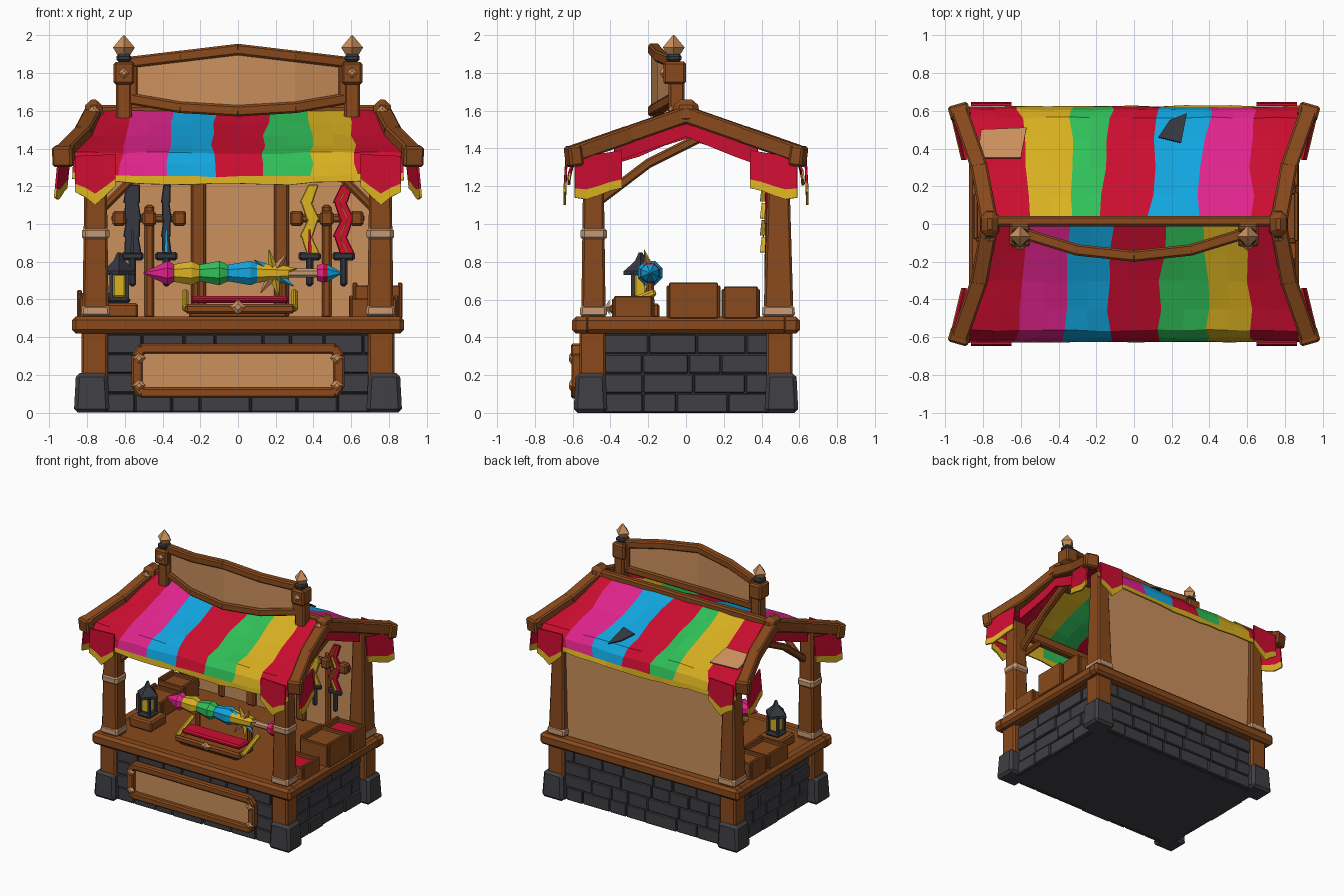
import bpy, bmesh, random
from math import cos, sin, pi
from mathutils import Vector as V

random.seed(4)
if "Cube" in bpy.data.objects:
    bpy.data.objects.remove(bpy.data.objects["Cube"])

COLOURS = {
    "red": (.60, .004, .03), "magenta": (.75, .018, .27), "blue": (.006, .38, .74),
    "green": (.03, .53, .10), "yellow": (.70, .44, .015), "wood": (.25, .068, .012),
    "tan": (.60, .28, .11), "rope": (.56, .31, .17), "stone": (.05, .05, .058), "iron": (.035, .039, .05)}
NAMES = list(COLOURS)
MATS = {}
for key, rgb in COLOURS.items():
    m = bpy.data.materials.new(key)
    m.use_nodes = True
    m.diffuse_color = (*rgb, 1)
    bsdf = m.node_tree.nodes["Principled BSDF"]
    bsdf.inputs["Base Color"].default_value = (*rgb, 1)
    bsdf.inputs["Roughness"].default_value = .8
    MATS[key] = m


def finish(bm, name, mat=None, bevel=0, solid=0):
    mesh = bpy.data.meshes.new(name)
    bm.to_mesh(mesh)
    bm.free()
    ob = bpy.data.objects.new(name, mesh)
    bpy.context.collection.objects.link(ob)
    for key in ([mat] if mat else NAMES):
        mesh.materials.append(MATS[key])
    if solid:
        mod = ob.modifiers.new("thickness", "SOLIDIFY")
        mod.thickness, mod.offset = solid, 0
    if bevel:
        mod = ob.modifiers.new("worn_edges", "BEVEL")
        mod.width, mod.segments = bevel, 1
    return ob


def add_block(bm, a, b, w, h, taper=1):
    a, d = V(a), V(b) - V(a)
    n = d.normalized()
    side = V((1, 0, 0)) if abs(n.z) > .9 else n.cross(V((0, 0, 1))).normalized()
    up = n.cross(side)
    for v in bmesh.ops.create_cube(bm, size=1)["verts"]:
        t = v.co.z + .5
        s = 1 + (taper - 1) * t
        v.co = a + d * t + side * (v.co.x * w * s) + up * (v.co.y * h * s)


def beam(name, a, b, w, h, mat="wood", taper=1, bevel=.012):
    bm = bmesh.new()
    add_block(bm, a, b, w, h, taper)
    return finish(bm, name, mat, bevel)


def box(name, c, size, mat="wood", taper=1, bevel=.012):
    """Upright block standing on the point c."""
    return beam(name, c, V(c) + V((0, 0, size[2])), size[0], size[1], mat, taper, bevel)


def path(name, pts, w, h, mat="wood", closed=False):
    bm = bmesh.new()
    for a, b in zip(pts, pts[1:] + (pts[:1] if closed else [])):
        e = (V(b) - V(a)).normalized() * .012
        add_block(bm, V(a) - e, V(b) + e, w, h)
    return finish(bm, name, mat, .01)


def lathe(name, start, axis, profile, mat, sides=8):
    start, n = V(start), V(axis).normalized()
    p = n.orthogonal().normalized()
    q = n.cross(p)
    bm = bmesh.new()
    angles = [2 * pi * (k + .5) / sides for k in range(sides)]
    rings = [[bm.verts.new(start + n * t + (p * cos(a) + q * sin(a)) * r) for a in angles] for t, r in profile]
    for r0, r1 in zip(rings, rings[1:]):
        for k in range(sides):
            j = (k + 1) % sides
            bm.faces.new((r0[k], r0[j], r1[j], r1[k]))
    bm.faces.new(rings[0][::-1])
    bm.faces.new(rings[-1])
    return finish(bm, name, mat)


def sheet(name, rows, colour, thick=.012):
    """Cloth from rows of points, coloured per cell."""
    bm = bmesh.new()
    vs = [[bm.verts.new(p) for p in row] for row in rows]
    for i in range(len(vs) - 1):
        for j in range(len(vs[0]) - 1):
            f = bm.faces.new((vs[i][j], vs[i][j + 1], vs[i + 1][j + 1], vs[i + 1][j]))
            f.material_index = NAMES.index(colour(i, j))
    bmesh.ops.recalc_face_normals(bm, faces=bm.faces)
    return finish(bm, name, None, 0, thick)


def nail(p, r=.03):
    lathe("nail", p, (0, -1, 0), [(0, r), (.015, r * .4)], "tan", 4)


# Stone base with coursed blocks
box("base_core", (0, 0, 0), (1.55, 1.03, .43), "stone")
bm = bmesh.new()
for s in (-1, 1):
    for half, along, out in ((.72, V((1, 0, 0)), V((0, s * .52, 0))), (.46, V((0, 1, 0)), V((s * .77, 0, 0)))):
        for course in range(4):
            u = -half
            while u < half - .02:
                step = min(random.uniform(.14, .28), half - u)
                z = course * .104 + .052
                p = along * u + out + V((0, 0, z))
                add_block(bm, p + along * .002, p + along * (step - .002), random.uniform(.025, .05), .101)
                u += step
finish(bm, "stone_blocks", "stone", .006)

# Posts, corner stones and bindings
for sx in (-1, 1):
    for sy in (-1, 1):
        x, y = sx * .76, sy * .495
        box("corner_stone", (sx * .775, sy * .505, 0), (.19, .18, .21), "stone", .88, .02)
        box("lower_post", (x, y, .18), (.14, .14, .26))
        depth, taper = (.13, .82) if sy < 0 else (.16, .68)
        box("upper_post", (sx * .755, sy * .49, .48), (.14, depth, .88), taper=taper)
        box("post_binding", (sx * .755, sy * .49, .51), (.155, depth + .015, .06), "rope", .95)
        if sy < 0:
            box("post_binding", (sx * .755, sy * .488, .91), (.145, .14, .075), "rope", 1, .02)

# Counter
box("counter_top", (0, 0, .43), (1.66, 1.1, .07))
for s in (-1, 1):
    beam("counter_long_beam", (-.88, s * .555, .465), (.88, s * .555, .465), .095, .09, bevel=.02)
    beam("counter_side_beam", (s * .83, -.54, .465), (s * .83, .54, .465), .09, .088, bevel=.02)

# Counter sign
box("counter_sign_panel", (0, -.56, .11), (1.04, .03, .22), "tan")
corners = [(-.51, -.58, .105), (.51, -.58, .105), (.535, -.58, .14), (.535, -.58, .30),
           (.51, -.58, .34), (-.51, -.58, .34), (-.535, -.58, .30), (-.535, -.58, .14)]
path("counter_sign_frame", corners, .06, .055, closed=True)
for sx in (-1, 1):
    for z in (.145, .29):
        nail((sx * .525, -.605, z), .035)

# Back wall with its framing and racks
box("back_wall", (0, .5, .5), (1.4, .03, .87), "tan", 1, 0)
for x in (-.21, .23):
    box("wall_upright", (x, .47, .5), (.08, .04, .85))
for s in (-1, 1):
    beam("rack_rail", (s * .28, .455, 1.03), (s * .67, .455, 1.03), .05, .045)
    for x in (.31, .47, .63):
        box("rack_peg", (s * x, .445, .99), (.07, .06, .08))
    box("rack_upright", (s * .47, .465, .5), (.05, .03, .6))

# Hanging weapons: grip, guard and broad or jagged blade
for x, width, mat, trim in ((-.56, .09, "iron", "iron"), (-.38, .05, "iron", "blue"),
                            (.38, .07, "yellow", "red"), (.56, .08, "red", "yellow")):
    box("weapon_grip", (x, .43, .67), (.04, .03, .16), "iron")
    beam("weapon_guard", (x - .06, .43, .83), (x + .06, .43, .83), .03, .045, "iron")
    jag = .02 if x > 0 else .004
    bm = bmesh.new()
    for k in range(4):
        lean = jag if k % 2 else -jag
        add_block(bm, (x - lean, .43, .84 + .09 * k), (x + lean, .43, .94 + .09 * k), width, .025, .8)
    finish(bm, "weapon_blade", mat, .005)
    if mat == "red":
        for k in range(4):
            lean = .02 if k % 2 else -.02
            beam("weapon_flame", (x - lean, .414, .85 + .09 * k), (x + lean, .414, .93 + .09 * k),
                 .045, .008, trim, .6, 0)
    else:
        box("weapon_inlay", (x, .411, .85), (.02, .008, .12), trim, .5, 0)

# Roof frame
beam("front_header", (-.7, -.48, 1.29), (.7, -.48, 1.29), .06, .08)
for sx in (-1, 1):
    for sy in (-1, 1):
        path("rafter", [(sx * .765, 0, 1.58), (sx * .82, sy * .3, 1.475), (sx * .925, sy * .60, 1.37)], .09, .088)
        beam("rafter_end", (sx * .915, sy * .56, 1.365), (sx * .935, sy * .63, 1.355), .11, .11)
    box("ridge_block", (sx * .765, 0, 1.53), (.11, .16, .13), taper=.75, bevel=.03)
    nail((sx * .765, -.075, 1.6))
    path("roof_brace", [(sx * .73, -.45, 1.13), (sx * .73, -.2, 1.32), (sx * .74, .08, 1.46)], .05, .05)
    beam("knee_brace", (sx * .72, -.47, 1.08), (sx * .54, -.47, 1.26), .04, .045)
beam("ridge_beam", (-.74, .015, 1.60), (.74, .015, 1.60), .055, .06)

# Striped canopy: stripe cuts run from ridge to eave
SLOPE = [(0, 1.60), (.15, 1.53), (.3, 1.467), (.45, 1.41), (.56, 1.372), (.60, 1.32), (.615, 1.248), (.62, 1.21)]
FRONT = ["red", "magenta", "blue", "red", "green", "yellow", "red"]
BACK = ["red", "yellow", "green", "red", "blue", "magenta", "red"]
for s, stripes, ridge, eave in (
        (-1, FRONT, (-.58, -.33, -.12, .16, .37, .58), (-.63, -.39, -.13, .13, .40, .63)),
        (1, BACK, (-.53, -.34, -.20, .07, .34, .62), (-.61, -.33, -.12, .14, .40, .63))):
    rows = []
    for i, (y, z) in enumerate(SLOPE):
        w = .765 + .11 * y / .6
        f = y / .62
        xs = [-w] + [a + (b - a) * f + random.uniform(-.02, .02) for a, b in zip(ridge, eave)] + [w]
        full = [xs[0]]
        for a, b in zip(xs, xs[1:]):
            full += [(a + b) / 2, b]
        rows.append([(x, s * (y + random.uniform(-.004, .004)), z + random.uniform(-.006, .006)
                      + (.025 * (x / .87) ** 2 if i > 5 else 0)) for x in full])
    sheet("canopy_front" if s < 0 else "canopy_back", rows,
          lambda i, j: "yellow" if i == len(SLOPE) - 2 else stripes[j // 2])


# Corner pennants with a yellow hem
def pennant(name, top_a, top_b, out, dips):
    a, b, out = V(top_a), V(top_b), V(out)
    rows = [[a.lerp(b, k / 4) + out * f + V((0, 0, -dips[k] * f)) for k in range(5)] for f in (0, .4, .77, 1)]
    sheet(name, rows, lambda i, j: "yellow" if i == 2 else "red")


for sx in (-1, 1):
    for sy in (-1, 1):
        pennant("end_pennant", (sx * .865, sy * .632, 1.36), (sx * .65, sy * .632, 1.37), (0, sy * .01, 0),
                (.19, .22, .265, .22, .17))
        pennant("side_pennant", (sx * .95, sy * .59, 1.35), (sx * .89, sy * .34, 1.39), (sx * .02, 0, 0),
                (.21, .23, .22, .205, .20))
    ys = [-.38, -.25, -.12, 0, .12, .25, .38]
    tops = [V((sx * (.77 + .28 * y * y), y, 1.57 - .36 * abs(y))) for y in ys]
    sheet("side_valance", [tops, [p - V((0, 0, .115 + random.uniform(-.01, .01))) for p in tops]],
          lambda i, j: "red")

# Canopy patches
for name, mat, pts in (("light_patch", "tan", ((-.83, .35), (-.60, .35), (-.57, .51), (-.81, .50))),
                       ("dark_patch", "iron", ((.13, .46), (.25, .43), (.28, .585), (.19, .55)))):
    q = [(x, y, 1.628 - .40 * y - (.02 if y > .57 else 0)) for x, y in pts]
    sheet(name, [[q[0], q[1]], [q[3], q[2]]], lambda i, j: mat, .009)


# Roof sign, bowed forward
def bow(x, z):
    return V((x, -.05 - .12 * (1 - (x / .58) ** 2), z))


XS = (-.56, -.3, 0, .3, .56)
upper = [bow(x, 1.925 - .12 * abs(x)) for x in XS]
lower = [bow(x, 1.60 + .20 * x * x) for x in XS]
path("roof_sign_frame", lower + upper[::-1], .06, .06, closed=True)
sheet("roof_sign_panel", [lower, upper], lambda i, j: "tan", .03)
for sx in (-1, 1):
    x = sx * .605
    box("sign_post", (x, -.05, 1.5), (.085, .085, .36))
    box("sign_post_block", (x, -.06, 1.74), (.11, .12, .12))
    box("post_cap", (x, -.065, 1.86), (.08, .08, .04), "iron")
    lathe("finial", (x, -.065, 1.89), (0, 0, 1), [(0, .03), (.045, .058), (.11, .004)], "tan", 4)
    nail((x, -.12, 1.80))

# Lantern on its plinth
lx, ly = -.63, -.24
box("lantern_plinth", (lx, ly, .5), (.2, .2, .08))
box("lantern_foot", (lx, ly, .58), (.12, .12, .03), "iron")
box("lantern_glass", (lx, ly, .61), (.075, .075, .13), "yellow")
for dx in (-.042, .042):
    for dy in (-.042, .042):
        box("lantern_bar", (lx + dx, ly + dy, .6), (.018, .018, .14), "iron", 1, 0)
lathe("lantern_roof", (lx, ly, .73), (0, 0, 1), [(0, .09), (.02, .09), (.06, .045), (.075, .03), (.12, .01)], "iron", 4)

# Display stand with cushion
box("stand_base", (0, -.28, .5), (.52, .2, .05))
beam("stand_cushion", (-.25, -.3, .60), (.27, -.3, .60), .13, .035, "red")
for x in (-.28, .3):
    beam("stand_end", (x, -.38, .55), (x, -.16, .64), .035, .04, "yellow")
    box("stand_prop", (x * .8, -.19, .5), (.04, .04, .2))
beam("stand_front", (-.28, -.39, .55), (.3, -.39, .55), .03, .05)
nail((0, -.405, .56), .04)

# Layered colourful piece lying on the stand
rx, ry, rz = V((1, 0, 0)), -.19, .74
for x, length, r0, r1, mat in ((-.5, .17, .004, .07, "magenta"), (-.39, .19, .04, .068, "yellow"),
                               (-.24, .19, .04, .07, "green"), (-.09, .21, .04, .07, "blue")):
    lathe("layer_" + mat, (x, ry, rz), rx, [(0, r0), (length * .75, r1), (length, .045)], mat, 8)
lathe("handle_collar", (.1, ry, rz), rx, [(0, .055), (.17, .04)], "yellow")
lathe("handle", (.25, ry, rz), rx, [(0, .025), (.19, .025)], "rope")
lathe("pommel_ring", (.42, ry, rz), rx, [(0, .045), (.03, .055)], "magenta")
lathe("pommel_band", (.45, ry, rz), rx, [(0, .055), (.025, .05)], "red")
lathe("pommel_tip", (.475, ry, rz), rx, [(0, .05), (.075, .004)], "blue")
for k in range(8):
    a = 2 * pi * k / 8 + .2
    lathe("star_spike", (.19, ry, rz), (cos(a), -.25, sin(a)), [(0, .035), (.13, .002)],
          ("yellow", "tan", "yellow", "blue")[k % 4], 4)

# Goods boxes along both sides: open walls with filling
for x, y, w, d, h, mat in ((.72, -.28, .24, .2, .12, "red"), (.74, .04, .24, .26, .19, "wood"),
                           (.74, .29, .24, .18, .17, "red"), (-.73, .04, .22, .24, .13, "wood"),
                           (-.73, .29, .22, .18, .15, "wood")):
    box("crate_filling", (x, y, .5), (w - .02, d - .02, h - .04), mat, 1, 0)
    for s in (-1, 1):
        box("crate_side", (x + s * w / 2, y, .5), (.025, d, h), "wood", 1, .006)
        box("crate_end", (x, y + s * d / 2, .5), (w, .025, h - .015), "wood", 1, .006)
